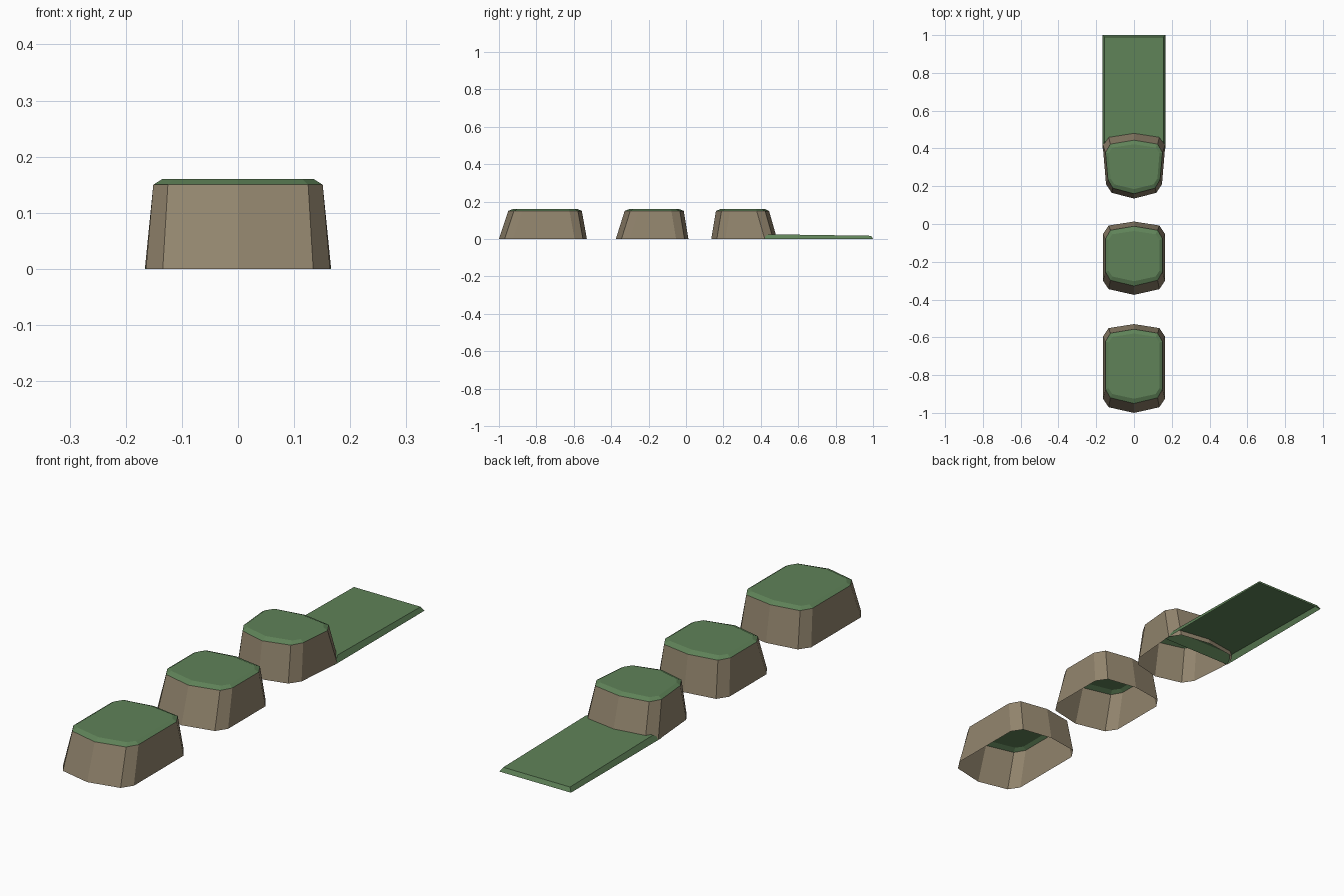
import bpy, bmesh

if "Cube" in bpy.data.objects:
    bpy.data.objects.remove(bpy.data.objects["Cube"])


def material(name, rgb):
    m = bpy.data.materials.new(name)
    m.diffuse_color = (*rgb, 1)
    m.use_nodes = True
    m.node_tree.nodes["Principled BSDF"].inputs["Base Color"].default_value = m.diffuse_color
    return m


STONE = material("brown stone", (0.29, 0.235, 0.155))
GRASS = material("grass green", (0.115, 0.225, 0.098))


def shell(name, rings, green_from):
    """Loft closed rings upward, cap the last one, leave the bottom open."""
    bm = bmesh.new()
    loops = [[bm.verts.new(p) for p in r] for r in rings]
    n = len(loops[0])
    for k in range(len(loops) - 1):
        a, b = loops[k], loops[k + 1]
        for i in range(n):
            j = (i + 1) % n
            f = bm.faces.new((a[i], a[j], b[j], b[i]))
            f.material_index = int(k >= green_from)
    bm.faces.new(loops[-1]).material_index = 1
    me = bpy.data.meshes.new(name)
    bm.to_mesh(me)
    bm.free()
    me.materials.append(STONE)
    me.materials.append(GRASS)
    ob = bpy.data.objects.new(name, me)
    bpy.context.collection.objects.link(ob)


def outline(front, back, wf, wb, z, bow=0.03, cham=0.045, cx=0.03):
    """Rectangle with bowed ends and chamfered corners, counter-clockwise."""
    right = [(wf - cx, front + bow), (wf, front + bow + cham),
             (wb, back - bow * 0.7 - cham), (wb - cx, back - bow * 0.7)]
    left = [(-x, y) for x, y in reversed(right)]
    return [(x, y, z) for x, y in [(0, front)] + right + [(0, back)] + left]


# Stepping blocks: base, grass edge and top as (front y, back y, front and back half width)
blocks = {
    "front_block": ((-1.0, -0.53, 0.164, 0.164), (-0.95, -0.557, 0.151, 0.151),
                    (-0.925, -0.58, 0.135, 0.135)),
    "middle_block": ((-0.375, 0.013, 0.164, 0.164), (-0.328, -0.012, 0.151, 0.151),
                     (-0.303, -0.037, 0.135, 0.135)),
    "rear_block": ((0.135, 0.487, 0.148, 0.166), (0.16, 0.444, 0.138, 0.151),
                   (0.185, 0.422, 0.124, 0.135)),
}
for name, (base, edge, top) in blocks.items():
    shell(name, [outline(*base, 0), outline(*edge, 0.15, cx=0.026),
                 outline(*top, 0.16, bow=0.025, cham=0.03, cx=0.02)], 1)


# Thin grass strip behind the last block, slightly lower at its far end
def strip_ring(y0, y1, w, z0, z1):
    return [(-w, y0, z0), (w, y0, z0), (w, y1, z1), (-w, y1, z1)]


shell("grass_strip", [strip_ring(0.40, 1.0, 0.166, 0, 0),
                      strip_ring(0.44, 0.99, 0.155, 0.025, 0.017)], 0)
